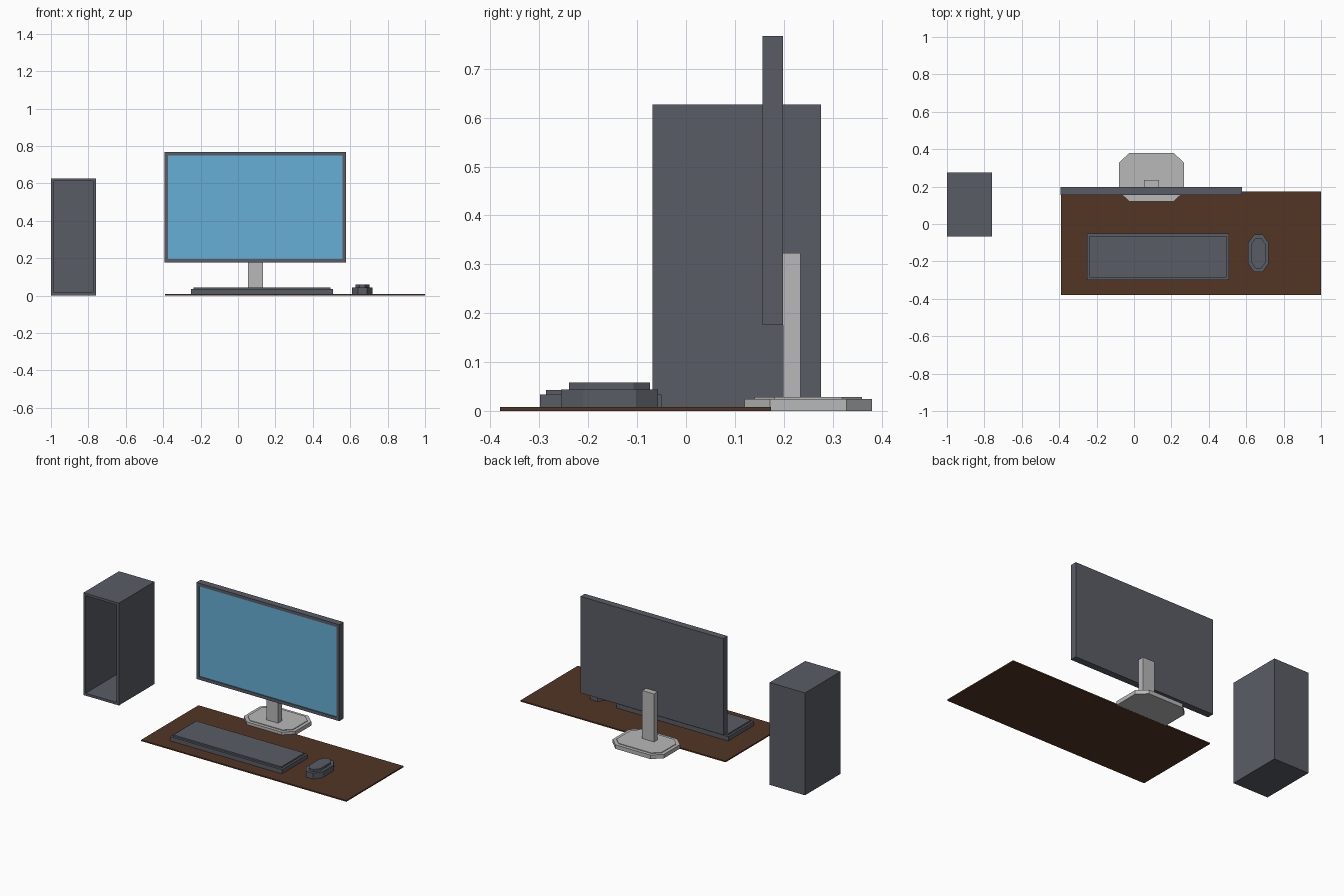
import bpy, bmesh

if "Cube" in bpy.data.objects:
    bpy.data.objects.remove(bpy.data.objects["Cube"])


def material(name, rgb):
    m = bpy.data.materials.new(name)
    m.diffuse_color = (*rgb, 1)
    m.use_nodes = True
    m.node_tree.nodes["Principled BSDF"].inputs["Base Color"].default_value = m.diffuse_color
    return m


dark = material("dark grey", (0.100, 0.108, 0.130))
light = material("light grey", (0.48, 0.48, 0.49))
blue = material("screen blue", (0.133, 0.43, 0.67))
brown = material("mat brown", (0.085, 0.037, 0.018))


def finish(bm, name, *mats):
    bmesh.ops.recalc_face_normals(bm, faces=bm.faces)
    mesh = bpy.data.meshes.new(name)
    bm.to_mesh(mesh)
    bm.free()
    ob = bpy.data.objects.new(name, mesh)
    for m in mats:
        mesh.materials.append(m)
    bpy.context.collection.objects.link(ob)
    return ob


def slab(x0, x1, y0, y1, z0, z1, cx=0, cy=0):
    """Box, or an octagonal block when corner cuts are given; returns bmesh and top face."""
    bm = bmesh.new()
    if cx:
        pts = [(x0 + cx, y0), (x1 - cx, y0), (x1, y0 + cy), (x1, y1 - cy),
               (x1 - cx, y1), (x0 + cx, y1), (x0, y1 - cy), (x0, y0 + cy)]
    else:
        pts = [(x0, y0), (x1, y0), (x1, y1), (x0, y1)]
    base = bm.faces.new([bm.verts.new((x, y, z0)) for x, y in pts])
    top = [bm.verts.new((x, y, z1)) for x, y in pts]
    for i in range(len(pts)):
        j = (i + 1) % len(pts)
        bm.faces.new((base.verts[i], base.verts[j], top[j], top[i]))
    cap = bm.faces.new(top)
    bmesh.ops.recalc_face_normals(bm, faces=bm.faces)
    return bm, cap


def step(bm, face, inset, offset):
    """Inset a face, then extrude the inner face along offset."""
    bmesh.ops.inset_region(bm, faces=[face], thickness=inset, use_even_offset=True)
    new = bmesh.ops.extrude_discrete_faces(bm, faces=[face])["faces"][0]
    bmesh.ops.translate(bm, verts=new.verts, vec=offset)
    return new


def front_face(bm):
    return min(bm.faces, key=lambda f: f.calc_center_median().y)


# Desk mat
bm, _ = slab(-0.39, 1.0, -0.38, 0.174, 0, 0.008)
finish(bm, "desk_mat", brown)

# Computer case, hollow and open at the front
bm, _ = slab(-1.0, -0.76, -0.068, 0.276, 0, 0.627)
step(bm, front_face(bm), 0.015, (0, 0.329, 0))
finish(bm, "computer_case", dark)

# Monitor with recessed screen
bm, _ = slab(-0.392, 0.577, 0.156, 0.198, 0.176, 0.767)
step(bm, front_face(bm), 0.019, (0, 0.006, 0)).material_index = 1
finish(bm, "monitor", dark, blue)

# Monitor stand: post and stepped octagonal foot
bm, _ = slab(0.053, 0.133, 0.198, 0.234, 0.02, 0.323)
finish(bm, "stand_post", light)
bm, cap = slab(-0.08, 0.267, 0.12, 0.38, 0.0005, 0.025, 0.055, 0.052)
step(bm, cap, 0.02, (0, 0, 0.004))
finish(bm, "stand_foot", light)

# Keyboard with raised key area
bm, cap = slab(-0.252, 0.507, -0.299, -0.05, 0.006, 0.034)
step(bm, cap, 0.013, (0, 0, 0.009))
finish(bm, "keyboard", dark)

# Mouse with raised top
bm, cap = slab(0.61, 0.72, -0.256, -0.057, 0.006, 0.044, 0.031, 0.045)
step(bm, cap, 0.017, (0, 0, 0.014))
finish(bm, "mouse", dark)
